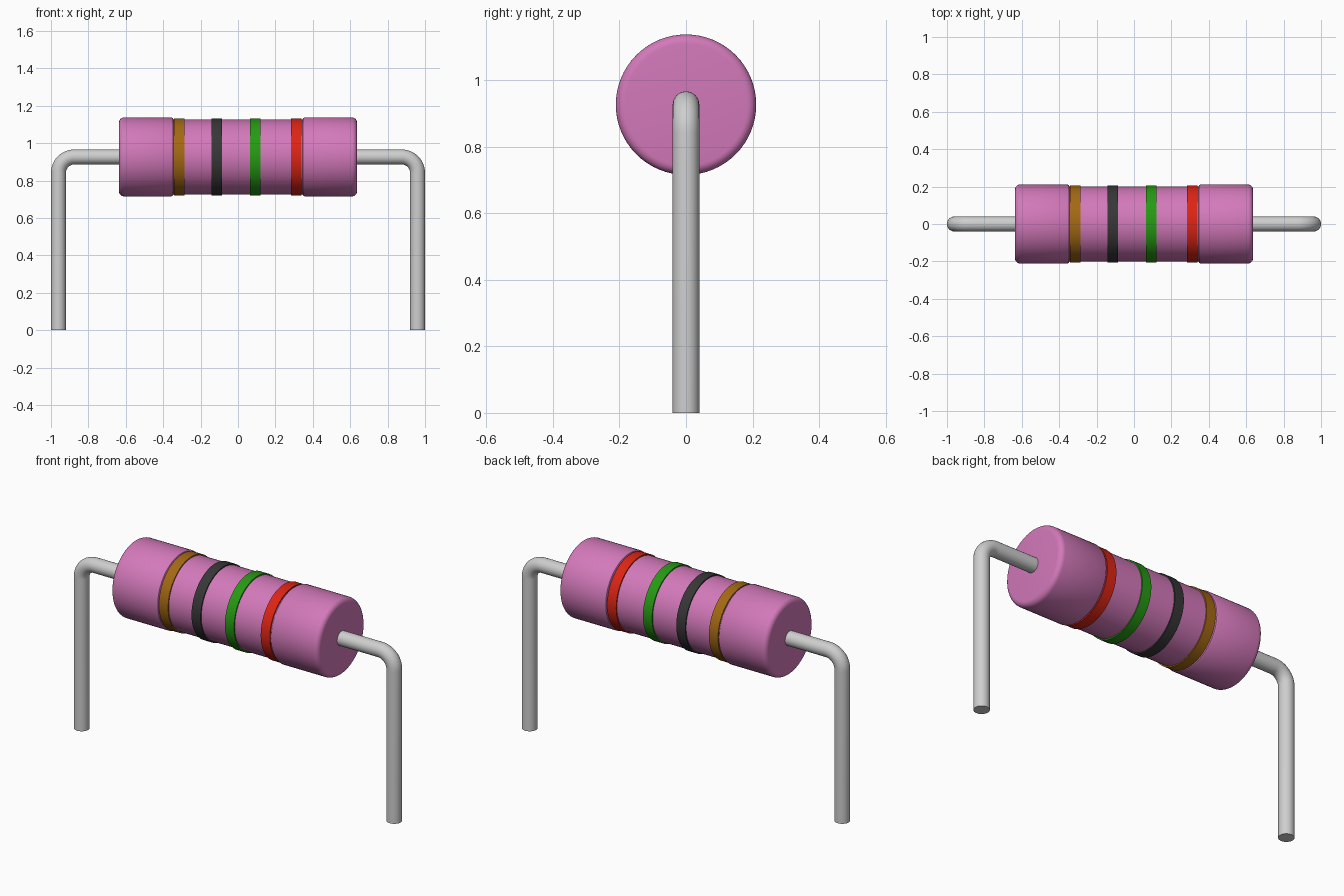
import bpy, bmesh, math
from mathutils import Vector

cube = bpy.data.objects.get("Cube")
if cube:
    bpy.data.objects.remove(cube, do_unlink=True)

AXIS_Z = 0.926   # height of the body axis
SIDES = 64


def material(name, r, g, b):
    m = bpy.data.materials.new(name)
    m.use_nodes = True
    m.diffuse_color = (r, g, b, 1)
    bsdf = m.node_tree.nodes["Principled BSDF"]
    bsdf.inputs["Base Color"].default_value = (r, g, b, 1)
    bsdf.inputs["Roughness"].default_value = 0.5
    return m


def sweep(name, rings, sides, mat):
    """Skin circles given as (centre, tangent in the xz plane, radius), capped at both ends."""
    bm = bmesh.new()
    loops = []
    for c, t, r in rings:
        side = Vector((0, 1, 0))
        up = t.cross(side)
        loops.append([bm.verts.new(c + r * (math.cos(a) * side + math.sin(a) * up))
                      for a in (2 * math.pi * i / sides for i in range(sides))])
    for a, b in zip(loops, loops[1:]):
        for i in range(sides):
            j = (i + 1) % sides
            bm.faces.new((a[i], a[j], b[j], b[i]))
    bm.faces.new(loops[0])
    bm.faces.new(loops[-1])
    bmesh.ops.recalc_face_normals(bm, faces=bm.faces)
    mesh = bpy.data.meshes.new(name)
    bm.to_mesh(mesh)
    bm.free()
    mesh.materials.append(mat)
    obj = bpy.data.objects.new(name, mesh)
    bpy.context.collection.objects.link(obj)
    bpy.ops.object.select_all(action='DESELECT')
    obj.select_set(True)
    bpy.context.view_layer.objects.active = obj
    bpy.ops.object.shade_smooth_by_angle(angle=math.radians(40))
    return obj


def lathe(name, profile, mat):
    """Turn an (x, radius) profile around the body axis."""
    x_dir = Vector((1, 0, 0))
    return sweep(name, [(Vector((x, 0, AXIS_Z)), x_dir, r) for x, r in profile], SIDES, mat)


pink = material("pink_coating", 0.65, 0.19, 0.49)
metal = material("grey_metal", 0.62, 0.62, 0.62)
bands = [
    ("brown_band", -0.313, material("brown_paint", 0.37, 0.14, 0.007)),
    ("black_band", -0.113, material("black_paint", 0.038, 0.038, 0.038)),
    ("green_band", 0.092, material("green_paint", 0.02, 0.32, 0.007)),
    ("red_band", 0.312, material("red_paint", 0.72, 0.018, 0.007)),
]

# Body: narrow barrel between two wider end caps with rounded rims
R, r_mid, rim = 0.211, 0.2, 0.028
half = [(0.345, r_mid), (0.348, 0.207), (0.356, R)]
half += [(0.637 - rim + rim * math.sin(a), R - rim + rim * math.cos(a))
         for a in (math.radians(15 * k) for k in range(7))]
lathe("body", [(-x, r) for x, r in reversed(half)] + half, pink)

# Raised colour bands
for name, x, mat in bands:
    lathe(name, [(x - 0.028, 0.19), (x - 0.028, 0.2065),
                 (x + 0.028, 0.2065), (x + 0.028, 0.19)], mat)

# Bent wire leads
leg_x, bend, wire_r = 0.96, 0.085, 0.04
for name, s in (("left_lead", 1), ("right_lead", -1)):
    rings = [(Vector((s * 0.6, 0, AXIS_Z)), Vector((s, 0, 0)), wire_r)]
    for k in range(13):
        a = math.radians(7.5 * k)
        centre = Vector((s * (leg_x - bend + bend * math.sin(a)), 0,
                         AXIS_Z - bend + bend * math.cos(a)))
        rings.append((centre, Vector((s * math.cos(a), 0, -math.sin(a))), wire_r))
    rings.append((Vector((s * leg_x, 0, 0)), Vector((0, 0, -1)), wire_r))
    sweep(name, rings, 32, metal)
